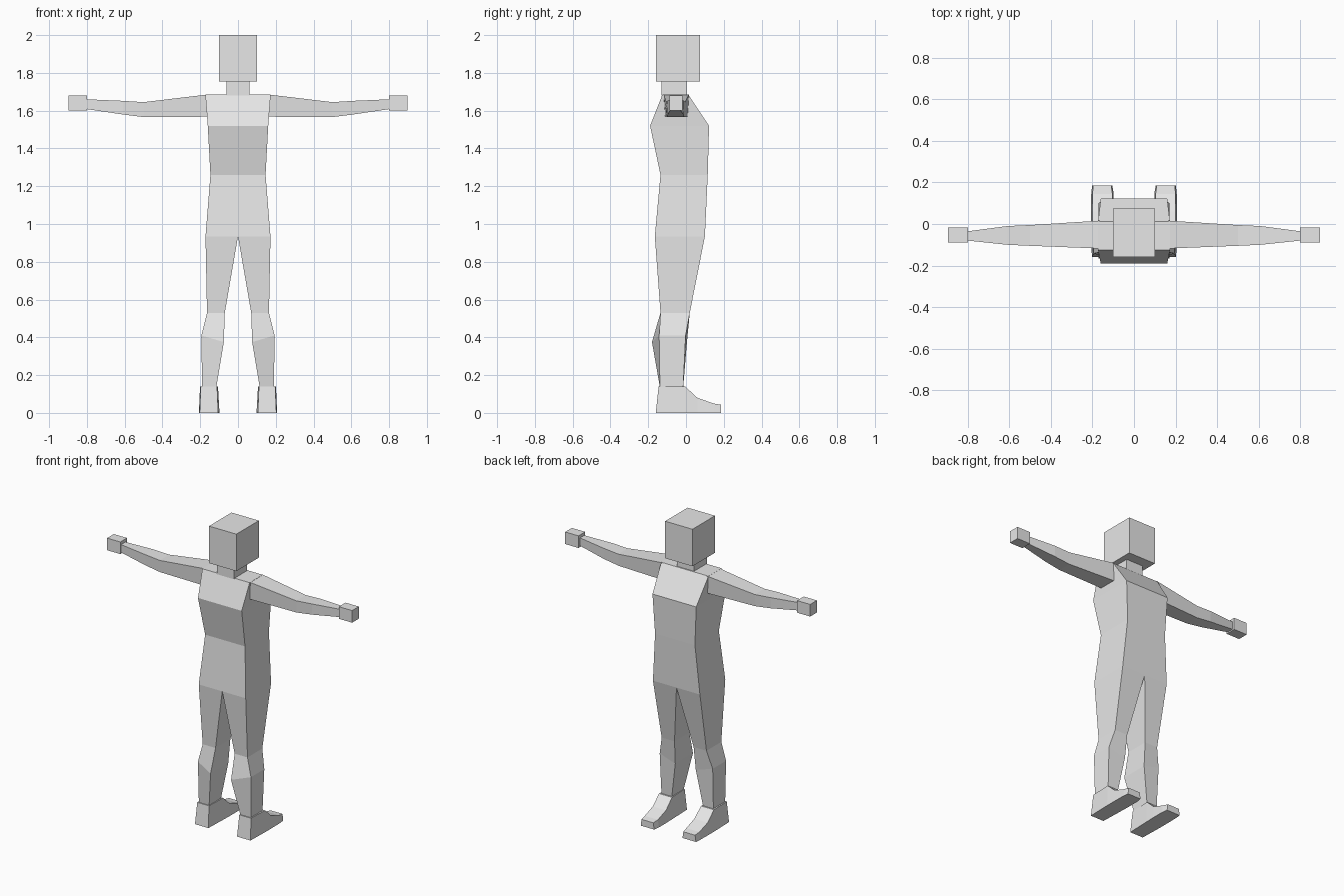
import bpy, bmesh

if "Cube" in bpy.data.objects:
    bpy.data.objects.remove(bpy.data.objects["Cube"])

grey = bpy.data.materials.new("light grey")
grey.diffuse_color = (0.8, 0.8, 0.8, 1)
grey.use_nodes = True
grey.node_tree.nodes["Principled BSDF"].inputs["Base Color"].default_value = grey.diffuse_color


def loft(name, rings, mirror=False):
    """Skin a list of equal-length point rings and cap both ends."""
    bm = bmesh.new()
    loops = [[bm.verts.new(p) for p in ring] for ring in rings]
    for a, b in zip(loops, loops[1:]):
        for i in range(len(a)):
            j = (i + 1) % len(a)
            bm.faces.new((a[i], a[j], b[j], b[i]))
    bm.faces.new(loops[0])
    bm.faces.new(loops[-1])
    bmesh.ops.recalc_face_normals(bm, faces=bm.faces[:])
    mesh = bpy.data.meshes.new(name)
    bm.to_mesh(mesh)
    bm.free()
    mesh.materials.append(grey)
    obj = bpy.data.objects.new(name, mesh)
    bpy.context.collection.objects.link(obj)
    if mirror:
        obj.modifiers.new("mirror", 'MIRROR')
    return obj


def flat(z, x0, x1, y0, y1):
    """Horizontal rectangle."""
    return [(x0, y0, z), (x1, y0, z), (x1, y1, z), (x0, y1, z)]


def upright(x, z0, z1, y0, y1, inset=0.0):
    """Rectangle across the arm, optionally narrower at the bottom."""
    return [(x, y0 + inset, z0), (x, y1 - inset, z0), (x, y1, z1), (x, y0, z1)]


# Head and neck
loft("head", [flat(1.755, -.1, .1, -.16, .075), flat(2.0, -.1, .1, -.16, .075)])
loft("neck", [flat(1.68, -.062, .062, -.13, .005), flat(1.757, -.062, .062, -.13, .005)])

# Torso, from hips to shoulders
loft("torso", [flat(z, -x, x, y0, y1) for z, x, y0, y1 in (
    (.935, .172, -.165, .10), (1.26, .146, -.135, .115),
    (1.52, .16, -.19, .122), (1.685, .173, -.125, .012))])

# Legs: the shin bulges outward and forward, lower on the inside
loft("legs", [
    flat(.935, 0, .172, -.165, .10),
    flat(.53, .07, .164, -.135, .02),
    [(.075, -.18, .375), (.194, -.142, .41), (.194, -.002, .41), (.075, .005, .375)],
    flat(.135, .115, .19, -.138, -.015)], mirror=True)

# Feet: sections from heel to toe (bottom y, top y, top z, inner x, outer x)
loft("feet", [[(a, yb, 0), (b, yb, 0), (b - .006, yt, h), (a + .006, yt, h)]
              for yb, yt, h, a, b in (
    (-.16, -.145, .14, .105, .203), (-.005, -.005, .14, .10, .207),
    (.06, .06, .08, .098, .207), (.145, .145, .05, .098, .206),
    (.185, .185, .043, .104, .202))], mirror=True)

# Arms and block hands
loft("arms", [upright(*s) for s in (
    (.165, 1.568, 1.685, -.118, .016, .008), (.5, 1.566, 1.645, -.105, -.005, .004),
    (.61, 1.58, 1.652, -.10, -.01, .003), (.8, 1.608, 1.66, -.08, -.035))], mirror=True)
loft("hands", [upright(x, 1.6, 1.68, -.088, -.018) for x in (.8, .897)], mirror=True)
